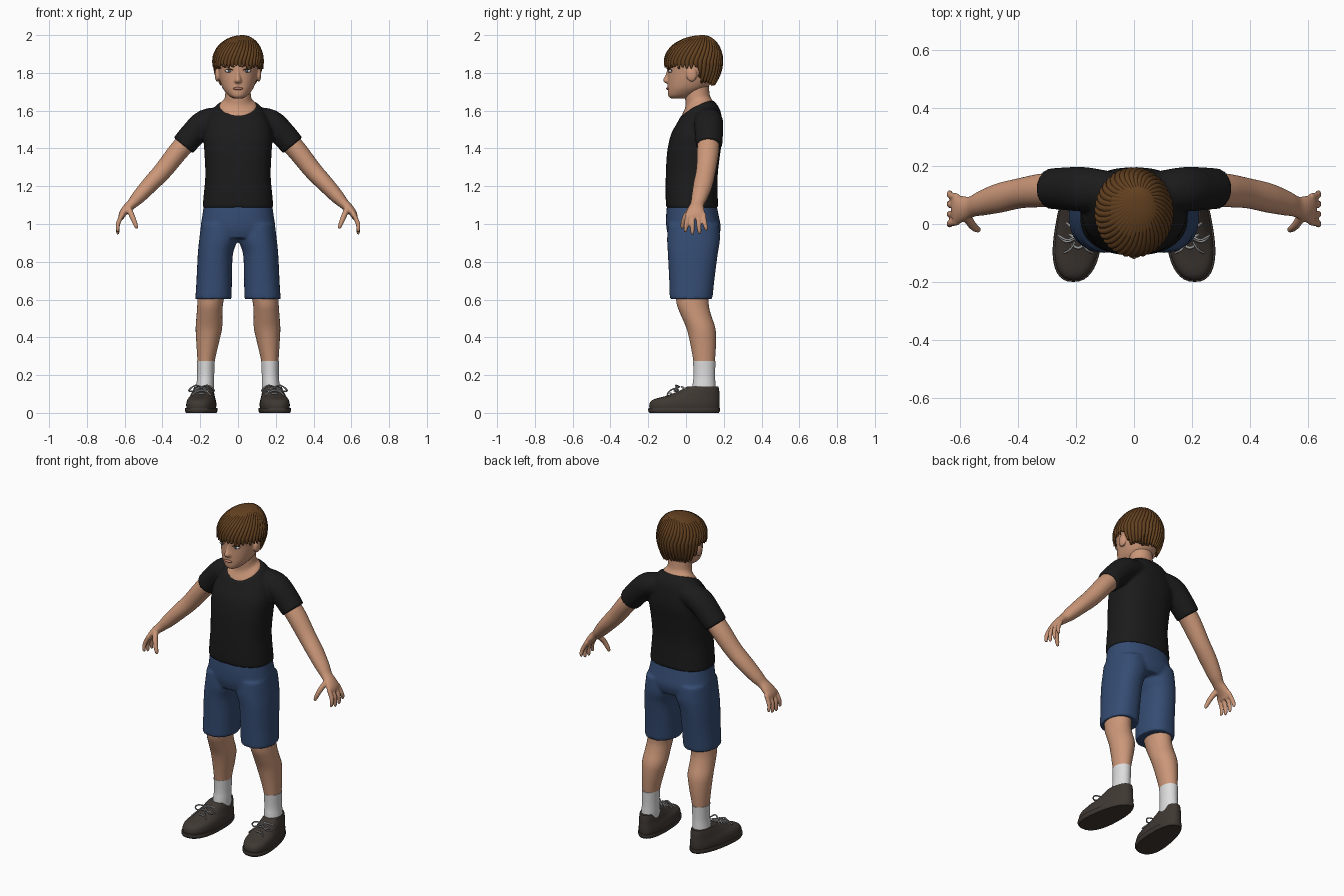
import bpy, bmesh, math, random
from mathutils import Vector, Matrix

random.seed(4)


def mat(name, r, g, b):
    m = bpy.data.materials.new(name)
    m.diffuse_color = (r, g, b, 1)
    return m


SKIN = mat("skin", 0.60, 0.31, 0.19)
HAIR = mat("hair brown", 0.125, 0.052, 0.014)
SHIRT = mat("shirt black", 0.011, 0.011, 0.011)
SHORTS = mat("shorts blue", 0.035, 0.072, 0.17)
SOCK = mat("sock white", 0.72, 0.72, 0.72)
SHOE = mat("shoe brown", 0.05, 0.04, 0.033)
LACE = mat("lace grey", 0.32, 0.32, 0.32)
WHITE = mat("eye white", 0.75, 0.73, 0.72)
IRIS = mat("iris grey", 0.06, 0.08, 0.11)
LIP = mat("lip", 0.45, 0.19, 0.13)


def smooth_rows(rows, k=4):
    """Catmull-Rom interpolation of rows of numbers."""
    out = []
    for i in range(len(rows) - 1):
        p0, p1, p2 = rows[max(i - 1, 0)], rows[i], rows[i + 1]
        p3 = rows[min(i + 2, len(rows) - 1)]
        for j in range(k):
            t = j / k
            out.append([0.5 * (2 * b + (c - a) * t + (2 * a - 5 * b + 4 * c - d) * t * t
                               + (3 * b - a - 3 * c + d) * t ** 3)
                        for a, b, c, d in zip(p0, p1, p2, p3)])
    return out + [list(rows[-1])]


def skin_rings(bm, rings):
    """Bridge a list of point rings and cap both ends."""
    vs = [[bm.verts.new(p) for p in r] for r in rings]
    n = len(vs[0])
    for a, b in zip(vs, vs[1:]):
        for i in range(n):
            bm.faces.new((a[i], a[(i + 1) % n], b[(i + 1) % n], b[i]))
    bm.faces.new(vs[0])
    bm.faces.new(vs[-1])


def column(bm, rows, n=32, e=2.0):
    """Upright loft; rows are z, x, y front, y back, half width, tilt."""
    rings = []
    for z, x, yf, yb, rx, s in smooth_rows([tuple(r) + (0,) * (6 - len(r)) for r in rows]):
        ring = []
        for i in range(n):
            c, d = math.cos(2 * math.pi * i / n), math.sin(2 * math.pi * i / n)
            c = math.copysign(abs(c) ** (2 / e), c)
            d = math.copysign(abs(d) ** (2 / e), d) * (yb - yf) / 2
            ring.append((x + rx * c, (yf + yb) / 2 + d, z + s * d + 0.035 * s * c * c))
        rings.append(ring)
    skin_rings(bm, rings)


def tube(bm, rows, n=16, k=4):
    """Loft along a path; rows are x, y, z, radius along y, other radius."""
    rows = smooth_rows(rows, k)
    rings = []
    for i, r in enumerate(rows):
        t = (Vector(rows[min(i + 1, len(rows) - 1)][:3]) - Vector(rows[max(i - 1, 0)][:3])).normalized()
        ref = Vector((0, 1, 0)) if abs(t.y) < 0.85 else Vector((0, 0, 1))
        a = (ref - t * ref.dot(t)).normalized()
        b = t.cross(a)
        rings.append([Vector(r[:3]) + a * r[3] * math.cos(2 * math.pi * j / n)
                      + b * r[4] * math.sin(2 * math.pi * j / n) for j in range(n)])
    skin_rings(bm, rings)


def ball(bm, c, r):
    bmesh.ops.create_uvsphere(bm, u_segments=20, v_segments=12, radius=1,
                              matrix=Matrix.Translation(c) @ Matrix.Diagonal((*r, 1)))


def make(name, material, bm, mirror=False, voxel=0, solid=0):
    bmesh.ops.recalc_face_normals(bm, faces=bm.faces[:])
    me = bpy.data.meshes.new(name)
    bm.to_mesh(me)
    bm.free()
    me.materials.append(material)
    ob = bpy.data.objects.new(name, me)
    bpy.context.collection.objects.link(ob)
    bpy.ops.object.select_all(action='DESELECT')
    ob.select_set(True)
    bpy.context.view_layer.objects.active = ob
    bpy.ops.object.shade_smooth_by_angle(angle=math.radians(50))
    if solid:
        m = ob.modifiers.new("thickness", 'SOLIDIFY')
        m.thickness = solid
    if voxel:
        m = ob.modifiers.new("fuse", 'REMESH')
        m.mode, m.voxel_size, m.use_smooth_shade = 'VOXEL', voxel, True
        m = ob.modifiers.new("soften", 'SMOOTH')
        m.factor, m.iterations = 0.5, 4
    if mirror:
        m = ob.modifiers.new("mirror", 'MIRROR')
        m.use_mirror_merge = False
    return ob


# Shirt: torso with tilted collar, and two sleeves
bm = bmesh.new()
column(bm, [(1.085, 0, -.105, .17, .188), (1.15, 0, -.108, .168, .182), (1.26, 0, -.107, .168, .173),
            (1.38, 0, -.10, .182, .178), (1.48, 0, -.08, .196, .182, .05),
            (1.565, 0, -.05, .182, .15, .3), (1.61, 0, -.03, .145, .105, .5)], 48, 2.4)
for s in (1, -1):
    tube(bm, [(s * .07, .115, 1.56, .065, .06), (s * .17, .12, 1.538, .077, .07),
              (s * .24, .122, 1.474, .074, .068), (s * .29, .122, 1.415, .07, .066)], 28)
make("shirt", SHIRT, bm, voxel=.009)

# Shorts
bm = bmesh.new()
column(bm, [(1.12, 0, -.098, .158, .178), (1.05, 0, -.105, .172, .188), (.98, 0, -.104, .184, .196),
            (.925, 0, -.09, .17, .17)], 48, 2.3)
for s in (1, -1):
    column(bm, [(1.0, s * .1, -.095, .175, .095), (.92, s * .103, -.1, .18, .102),
                (.84, s * .12, -.096, .168, .093), (.7, s * .126, -.089, .15, .094),
                (.603, s * .13, -.086, .14, .096)], 40, 2.3)
make("shorts", SHORTS, bm, voxel=.009)

# Arm with palm, fingers and thumb
bm = bmesh.new()
tube(bm, [(.25, .12, 1.46, .058, .055), (.32, .116, 1.38, .058, .053), (.395, .106, 1.285, .052, .049),
          (.465, .09, 1.21, .051, .044), (.525, .072, 1.145, .043, .037), (.56, .06, 1.108, .036, .028),
          (.59, .054, 1.08, .043, .024), (.612, .05, 1.052, .052, .019), (.62, .048, 1.03, .05, .014)], 28)
for y, y2, tip in ((.092, .106, .965), (.063, .071, .948), (.034, .034, .945), (.008, -.002, .957)):
    tube(bm, [(.61, y, 1.055, .013, .013), (.634, (y + y2) / 2, 1.005, .0125, .012),
              (.637, y2, tip + .015, .011, .010), (.634, y2, tip, .007, .006)], 12)
tube(bm, [(.58, .03, 1.085, .018, .016), (.56, -.003, 1.04, .015, .015),
          (.542, -.018, .995, .012, .012), (.535, -.02, .975, .007, .007)], 12)
make("arm", SKIN, bm, True, .005)

# Legs and socks
bm = bmesh.new()
column(bm, [(.68, .135, -.06, .125, .075), (.58, .147, -.05, .12, .068), (.52, .151, -.028, .132, .068),
            (.45, .154, .002, .155, .07), (.38, .16, .02, .159, .061), (.30, .167, .035, .155, .049),
            (.25, .17, .042, .15, .043)])
make("leg", SKIN, bm, True)
bm = bmesh.new()
column(bm, [(.275, .17, .037, .156, .047), (.2, .171, .04, .154, .045), (.15, .173, .035, .156, .047),
            (.08, .178, .03, .16, .05)])
make("sock", SOCK, bm, True)


# Shoes: upper and sole, wider and turned out at the toe
def shoe(name, rows):
    bm = bmesh.new()
    column(bm, rows, 40, 2.4)
    for v in bm.verts:
        v.co.x = .19 + (v.co.x - .19) * (1 - .8 * v.co.y) - .1 * v.co.y
    make(name, SHOE, bm, True)


shoe("shoe_upper", [(.015, .19, -.192, .175, .072), (.045, .19, -.194, .178, .075),
                    (.07, .19, -.175, .178, .071), (.09, .19, -.105, .177, .064),
                    (.115, .19, -.04, .176, .058), (.14, .19, .008, .172, .05)])
shoe("shoe_sole", [(0, .19, -.194, .174, .076), (.012, .19, -.2, .18, .081), (.026, .19, -.199, .18, .08)])

# Laces: three crossbars and a bow
bm = bmesh.new()
for y, z in ((-.075, .104), (-.045, .121), (-.015, .138)):
    tube(bm, [(.155, y + .02, z - .018, .005, .005), (.193, y - .008, z, .005, .005),
              (.232, y + .02, z - .018, .005, .005)], 8)
for s in (1, -1):
    tube(bm, [(.193, -.035, .138, .004, .004), (.193 + s * .035, -.055, .145, .004, .004),
              (.193 + s * .068, -.04, .118, .004, .004), (.193 + s * .04, -.062, .116, .004, .004),
              (.193, -.045, .134, .004, .004)], 8)
    tube(bm, [(.193, -.04, .136, .004, .004), (.193 + s * .025, -.085, .118, .004, .004),
              (.193 + s * .05, -.1, .092, .004, .004)], 8)
make("shoe_laces", LACE, bm, True)

# Neck
bm = bmesh.new()
column(bm, [(1.598, 0, -.028, .143, .101, .5), (1.616, 0, -.022, .139, .095, .5),
            (1.645, 0, -.003, .131, .075, .35), (1.68, 0, -.005, .125, .068, .1), (1.74, 0, -.005, .12, .066)])
make("neck", SKIN, bm)

# Head with nose and ears
bm = bmesh.new()
column(bm, [(1.664, 0, -.078, .0, .022), (1.674, 0, -.092, .03, .042), (1.69, 0, -.096, .06, .06),
            (1.72, 0, -.097, .11, .082), (1.76, 0, -.097, .145, .096), (1.81, 0, -.097, .165, .105),
            (1.86, 0, -.1, .17, .111), (1.91, 0, -.085, .16, .104), (1.95, 0, -.04, .13, .075)], 40, 2.15)
column(bm, [(1.83, 0, -.1, -.06, .01), (1.79, 0, -.108, -.06, .013), (1.768, 0, -.121, -.06, .018),
            (1.753, 0, -.119, -.06, .021), (1.744, 0, -.104, -.06, .013)], 16)
for s in (1, -1):
    ball(bm, (s * .11, .03, 1.79), (.013, .028, .037))
make("head", SKIN, bm, voxel=.005)

# Face details
bm = bmesh.new()
ball(bm, (.047, -.081, 1.81), (.021, .011, .009))
make("eye", WHITE, bm, True)
bm = bmesh.new()
ball(bm, (.046, -.088, 1.81), (.008, .006, .0085))
make("iris", IRIS, bm, True)
bm = bmesh.new()
tube(bm, [(.02, -.098, 1.832, .004, .003), (.048, -.09, 1.842, .005, .005), (.08, -.06, 1.833, .004, .003)], 8)
tube(bm, [(.026, -.092, 1.815, .003, .002), (.047, -.09, 1.82, .004, .003), (.068, -.075, 1.812, .003, .002)], 8)
make("eyebrow_and_lash", HAIR, bm, True)
bm = bmesh.new()
ball(bm, (0, -.096, 1.717), (.027, .009, .0075))
make("lips", LIP, bm)

# Hair: grooved cap swirling out from the crown, with locks of uneven length
CLUMPS, SUB, DOME, SKIRT = 40, 6, 14, 8
bm = bmesh.new()
grid = []
for k in range(CLUMPS):
    length = random.uniform(.008, .03)
    for j in range(SUB):
        u = j / SUB
        lobe = math.sin(math.pi * u)
        a = 2 * math.pi * (k + u) / CLUMPS
        f = min(max((math.sin(a) - .05) / .35, 0), 1)
        back = f * f * (3 - 2 * f)
        end = 1.848 - .09 * back - length * lobe
        groove = 1 - .045 * (1 - lobe)
        col = []
        for i in range(DOME + SKIRT + 1):
            if i <= DOME:
                p = math.pi / 2 * (i + .3) / (DOME + .3)
                s, z, g = math.sin(p), 1.862 + .138 * math.cos(p), a + .35 * math.cos(p)
            else:
                q = (i - DOME) / SKIRT
                z, g = 1.862 + (end - 1.862) * q, a
                s = 1 - (.06 + .2 * back) * q * q * (.3 + .7 * back)
            w = s * groove
            col.append(bm.verts.new((.137 * w * math.cos(g) + .025 * (1 - s) * (i <= DOME),
                                     .04 + .157 * w * math.sin(g) + .05 * (1 - s) * (i <= DOME), z)))
        grid.append(col)
for c, d in zip(grid, grid[1:] + grid[:1]):
    for i in range(DOME + SKIRT):
        bm.faces.new((c[i], c[i + 1], d[i + 1], d[i]))
bm.faces.new([c[0] for c in grid])
make("hair", HAIR, bm, solid=.014)
